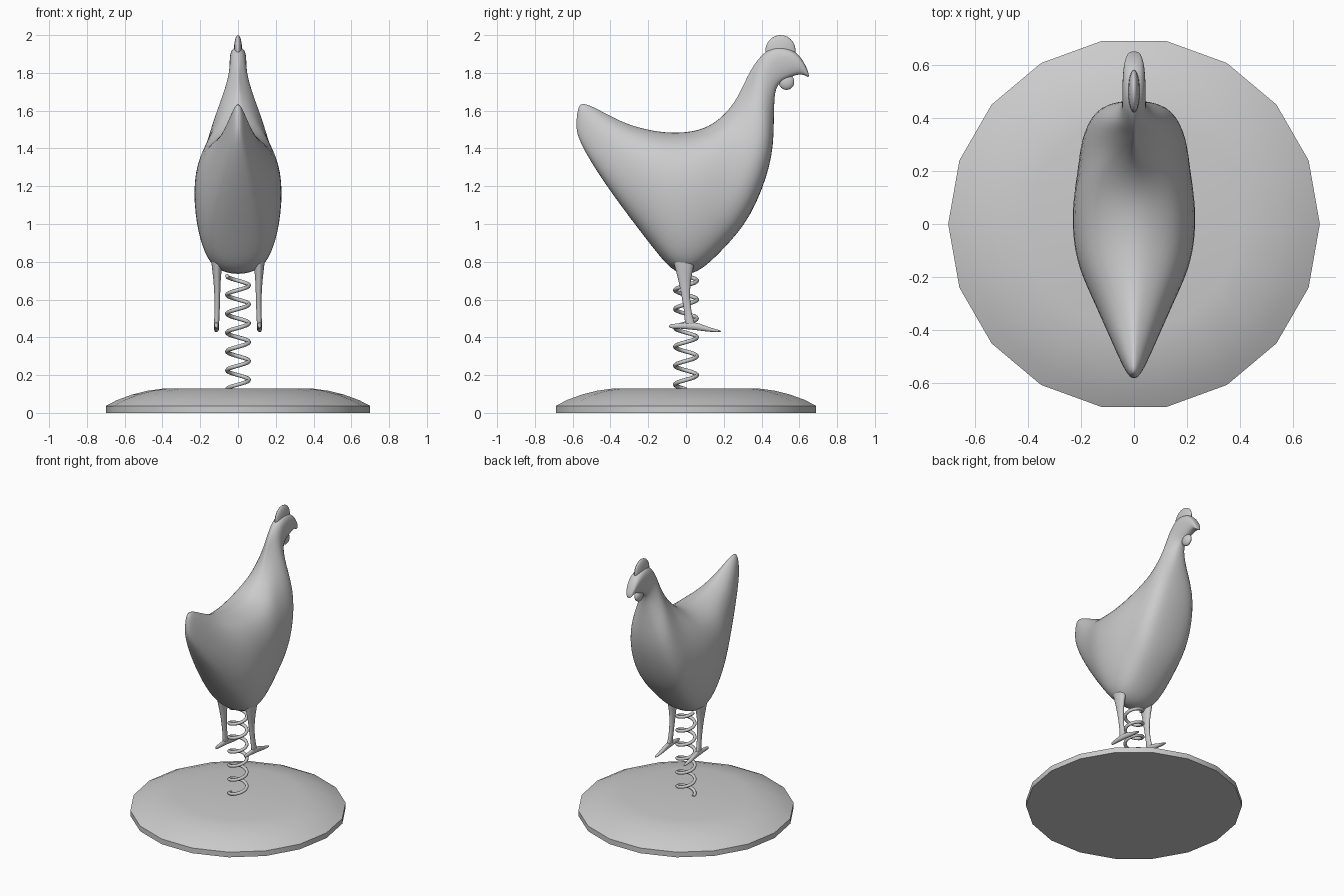
import bpy, bmesh, math

if "Cube" in bpy.data.objects:
    bpy.data.objects.remove(bpy.data.objects["Cube"])


def loft(name, rings, levels=2):
    """Skin a list of equal-length point rings, cap both ends and smooth."""
    bm = bmesh.new()
    rows = [[bm.verts.new(p) for p in ring] for ring in rings]
    n = len(rows[0])
    for a, b in zip(rows, rows[1:]):
        for i in range(n):
            bm.faces.new((a[i], a[(i + 1) % n], b[(i + 1) % n], b[i]))
    bm.faces.new(rows[0])
    bm.faces.new(rows[-1])
    bmesh.ops.recalc_face_normals(bm, faces=bm.faces)
    for f in bm.faces:
        f.smooth = True
    me = bpy.data.meshes.new(name)
    bm.to_mesh(me)
    bm.free()
    ob = bpy.data.objects.new(name, me)
    bpy.context.collection.objects.link(ob)
    if levels:
        mod = ob.modifiers.new("smooth", 'SUBSURF')
        mod.levels = mod.render_levels = levels
    return ob


def ellipsoid(name, loc, scale):
    bpy.ops.mesh.primitive_uv_sphere_add(segments=20, ring_count=12, location=loc)
    ob = bpy.context.object
    ob.name = name
    ob.scale = scale
    bpy.ops.object.shade_smooth()
    return ob


# Base: 18-sided low dome
base_profile = [(0.70, 0), (0.70, 0.037), (0.64, 0.068), (0.56, 0.097), (0.48, 0.117), (0.40, 0.128)]
base = loft("base", [[(r * math.cos(i * math.tau / 18), r * math.sin(i * math.tau / 18), z)
                      for i in range(18)] for r, z in base_profile], 0)
bpy.context.view_layer.objects.active = base
base.select_set(True)
bpy.ops.object.shade_smooth_by_angle(angle=math.radians(30))

# Spring: helix curve with a round bevel
turns, per = 6, 20
cu = bpy.data.curves.new("spring", 'CURVE')
cu.dimensions = '3D'
cu.bevel_depth = 0.011
cu.bevel_resolution = 2
cu.use_fill_caps = True
sp = cu.splines.new('POLY')
sp.points.add(turns * per)
for i, p in enumerate(sp.points):
    a = math.pi + i * math.tau / per
    p.co = (0.058 * math.cos(a), 0.058 * math.sin(a), 0.125 + 0.6 * i / (turns * per), 1)
bpy.context.collection.objects.link(bpy.data.objects.new("spring", cu))

# Body: fanned sections from tail to beak
# (top y, top z, bottom y, bottom z, half width, narrowing towards the top)
sections = [
    (-0.572, 1.635, -0.585, 1.52, 0.012, 0),
    (-0.53, 1.645, -0.567, 1.43, 0.04, 0.1),
    (-0.40, 1.575, -0.445, 1.23, 0.11, 0.2),
    (-0.29, 1.525, -0.30, 1.03, 0.175, 0.15),
    (-0.15, 1.495, -0.17, 0.86, 0.23, 0.05),
    (-0.03, 1.49, -0.06, 0.72, 0.24, 0),
    (0.10, 1.51, 0.06, 0.72, 0.24, 0),
    (0.20, 1.58, 0.20, 0.86, 0.25, 0.15),
    (0.27, 1.67, 0.345, 1.02, 0.275, 0.45),
    (0.315, 1.77, 0.46, 1.32, 0.23, 0.7),
    (0.345, 1.825, 0.467, 1.52, 0.11, 0.4),
    (0.38, 1.875, 0.467, 1.66, 0.055, 0.1),
    (0.43, 1.925, 0.48, 1.74, 0.045, 0),
    (0.49, 1.95, 0.54, 1.77, 0.046, 0),
    (0.58, 1.92, 0.60, 1.795, 0.042, 0),
    (0.625, 1.86, 0.635, 1.785, 0.032, 0),
    (0.652, 1.795, 0.65, 1.772, 0.018, 0),
]
width = [(0.04, 0.4), (0.13, 0.8), (0.35, 1.0), (0.65, 0.93), (0.85, 0.74), (0.96, 0.5)]


def body_ring(ty, tz, by, bz, w, p):
    def point(t, f, side):
        return (side * f * w * t ** p, ty + (by - ty) * t, tz + (bz - tz) * t)
    right = [point(t, f, 1) for t, f in width]
    left = [point(t, f, -1) for t, f in reversed(width)]
    return [(0, ty, tz)] + right + [(0, by, bz)] + left


loft("bird_body", [body_ring(*s) for s in sections])

# Comb and wattle
ellipsoid("comb", (0, 0.50, 1.918), (0.022, 0.08, 0.082)).rotation_euler.x = -0.2
ellipsoid("wattle", (0, 0.532, 1.752), (0.022, 0.041, 0.042))

# Legs (x, y, z, rx, ry) and feet (y, z, rx, rz), mirrored left and right
leg = [(0.105, -0.01, 0.90, 0.05, 0.09), (0.112, -0.01, 0.79, 0.032, 0.06),
       (0.111, -0.008, 0.70, 0.02, 0.034), (0.109, 0.0, 0.60, 0.016, 0.022),
       (0.112, 0.015, 0.50, 0.015, 0.02), (0.114, 0.025, 0.45, 0.015, 0.04)]
foot = [(-0.092, 0.458, 0.008, 0.012), (-0.05, 0.46, 0.013, 0.014), (0.02, 0.462, 0.016, 0.022),
        (0.07, 0.456, 0.016, 0.022), (0.12, 0.441, 0.014, 0.013), (0.19, 0.431, 0.01, 0.006)]
ring = [(math.cos(i * math.tau / 8), math.sin(i * math.tau / 8)) for i in range(8)]
for side, label in ((-1, "left"), (1, "right")):
    loft(label + "_leg", [[(side * (x + rx * c), y + ry * s, z) for c, s in ring]
                          for x, y, z, rx, ry in leg])
    loft(label + "_foot", [[(side * (0.114 + rx * c), y, z + rz * s) for c, s in ring]
                           for y, z, rx, rz in foot])
